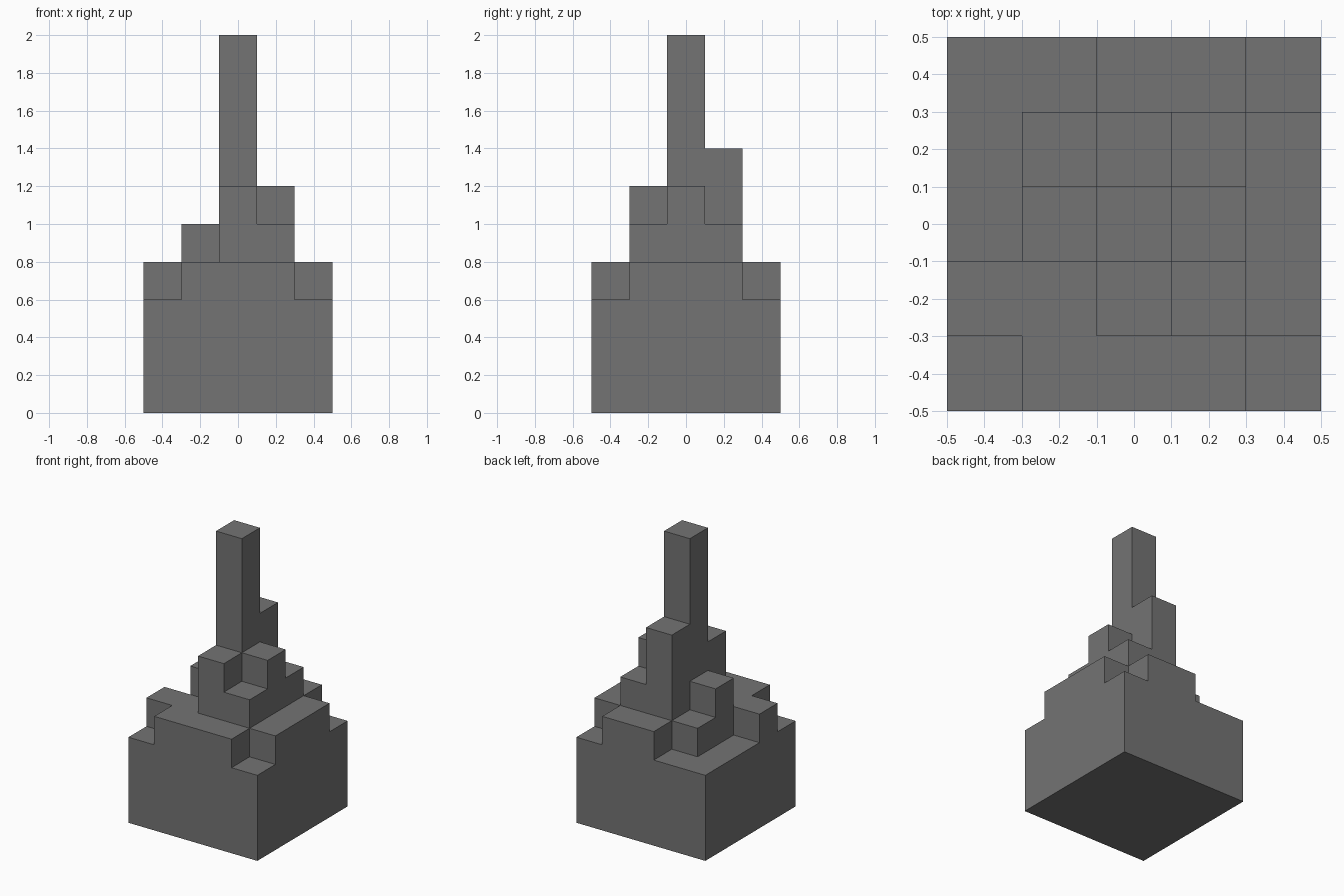
import bpy
import bmesh
from math import radians
from mathutils import Vector

cube = bpy.data.objects.get("Cube")
if cube:
    bpy.data.objects.remove(cube, do_unlink=True)

CELL = 0.2

# Column heights in cells: rows run front to back, entries run along +x
HEIGHTS = [
    (3, 4, 4, 4, 3),
    (4, 4, 6, 5, 4),
    (3, 5, 10, 6, 4),
    (3, 4, 7, 5, 4),
    (3, 3, 4, 4, 3),
]
SIZE = len(HEIGHTS)


def filled(cell):
    x, y, z = cell
    return 0 <= x < SIZE and 0 <= y < SIZE and 0 <= z < HEIGHTS[y][x]


def add_side(bm, cell, axis, sign):
    """Add the square on one side of a cell, wound to face outward."""
    normal, u, v = Vector(), Vector(), Vector()
    normal[axis] = sign
    u[(axis + 1) % 3] = 0.5
    v[(axis + 2) % 3] = 0.5 * sign
    middle = Vector(cell) - Vector((SIZE // 2, SIZE // 2, -0.5)) + normal / 2
    corners = (middle - u - v, middle + u - v, middle + u + v, middle - u + v)
    bm.faces.new([bm.verts.new(c * CELL) for c in corners])


# Stone colour
stone = bpy.data.materials.new("grey_stone")
stone.use_nodes = True
GREY = (0.174, 0.174, 0.174, 1)
stone.diffuse_color = GREY
stone.node_tree.nodes["Principled BSDF"].inputs["Base Color"].default_value = GREY

# Outer skin of the stepped tower, with no hidden walls between columns
bm = bmesh.new()
for y, row in enumerate(HEIGHTS):
    for x, height in enumerate(row):
        for z in range(height):
            for axis in range(3):
                for sign in (-1, 1):
                    neighbour = [x, y, z]
                    neighbour[axis] += sign
                    if not filled(neighbour):
                        add_side(bm, (x, y, z), axis, sign)

# Weld the skin and merge flat areas into single faces
bmesh.ops.remove_doubles(bm, verts=bm.verts[:], dist=0.001)
bmesh.ops.dissolve_limit(bm, angle_limit=radians(1), verts=bm.verts[:], edges=bm.edges[:])

mesh = bpy.data.meshes.new("stepped_tower")
bm.to_mesh(mesh)
bm.free()
mesh.materials.append(stone)
tower = bpy.data.objects.new("stepped_tower", mesh)
bpy.context.collection.objects.link(tower)
